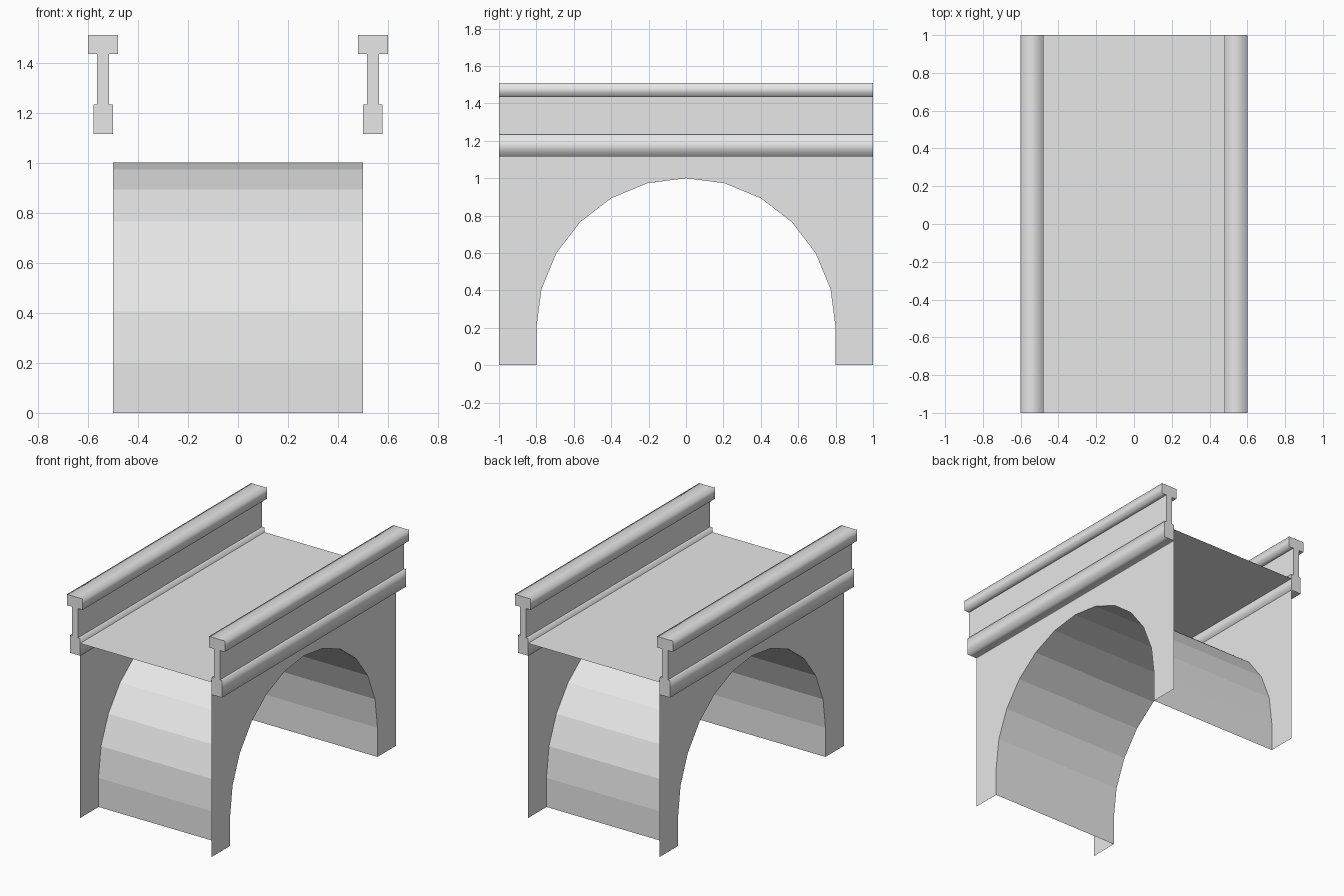
import bpy, bmesh
from math import sin, cos, radians

cube = bpy.data.objects.get("Cube")
if cube:
    bpy.data.objects.remove(cube)

stone = bpy.data.materials.new("pale_grey_stone")
stone.use_nodes = True
colour = (0.8, 0.8, 0.8, 1)
stone.diffuse_color = colour
stone.node_tree.nodes["Principled BSDF"].inputs["Base Color"].default_value = colour

HALF_LENGTH, HALF_WIDTH, DECK = 1.0, 0.5, 1.2
RADIUS, SPRING, SEGMENTS = 0.8, 0.2, 12


def finish(name, bm):
    mesh = bpy.data.meshes.new(name)
    bm.to_mesh(mesh)
    bm.free()
    mesh.materials.append(stone)
    obj = bpy.data.objects.new(name, mesh)
    bpy.context.collection.objects.link(obj)
    return obj


def strip(name, path):
    """Sweep an open (y, z) path across the bridge width."""
    bm = bmesh.new()
    rows = [[bm.verts.new((x, y, z)) for x in (-HALF_WIDTH, HALF_WIDTH)] for y, z in path]
    for a, b in zip(rows, rows[1:]):
        bm.faces.new((a[0], a[1], b[1], b[0]))
    return finish(name, bm)


def side_wall(name, side, outline):
    """Flat wall with the arch opening, facing outwards."""
    bm = bmesh.new()
    face = bm.faces.new([bm.verts.new((side * HALF_WIDTH, y, z)) for y, z in outline])
    face.normal_update()
    if face.normal.x * side < 0:
        face.normal_flip()
    return finish(name, bm)


def parapet(name, side, profile):
    """Closed rail profile run along the bridge, soft on cap and base."""
    bm = bmesh.new()
    ends = [[bm.verts.new((side * x, y, z)) for x, z in profile]
            for y in (-HALF_LENGTH, HALF_LENGTH)]
    for end in ends:
        bm.faces.new(end)
    count = len(profile)
    for i in range(count):
        j = (i + 1) % count
        bm.faces.new((ends[0][i], ends[0][j], ends[1][j], ends[1][i])).smooth = True
    bmesh.ops.recalc_face_normals(bm, faces=bm.faces[:])
    # End edges and the corners beside the web stay crisp
    for edge in bm.edges:
        a, b = (v.co for v in edge.verts)
        along = abs(a.y - b.y) > 0.1
        at_web = WEB[0] - 0.001 < abs(a.x) < WEB[1] + 0.001
        edge.smooth = along and not at_web
    return finish(name, bm)


# Arch line: straight feet joined by a half circle
arch = [(-RADIUS, 0)]
for i in range(SEGMENTS + 1):
    angle = radians(-90 + 180 * i / SEGMENTS)
    arch.append((RADIUS * sin(angle), SPRING + RADIUS * cos(angle)))
arch.append((RADIUS, 0))

strip("arch_barrel", arch[::-1])
strip("deck", [(-HALF_LENGTH, DECK), (HALF_LENGTH, DECK)])
outline = arch + [(HALF_LENGTH, 0), (HALF_LENGTH, DECK), (-HALF_LENGTH, DECK), (-HALF_LENGTH, 0)]

# Rail section: base, thin web, wide cap
WEB, BASE, CAP = (0.516, 0.563), (0.499, 0.578), (0.48, 0.6)
LOW, BASE_TOP, CAP_LOW, TOP = 1.115, 1.233, 1.435, 1.51
section = [(BASE[0], LOW), (BASE[1], LOW), (BASE[1], BASE_TOP), (WEB[1], BASE_TOP),
           (WEB[1], CAP_LOW), (CAP[1], CAP_LOW), (CAP[1], TOP), (CAP[0], TOP),
           (CAP[0], CAP_LOW), (WEB[0], CAP_LOW), (WEB[0], BASE_TOP), (BASE[0], BASE_TOP)]

for label, side in (("left", 1), ("right", -1)):
    side_wall(label + "_side_wall", side, outline)
    parapet(label + "_parapet", side, section)
